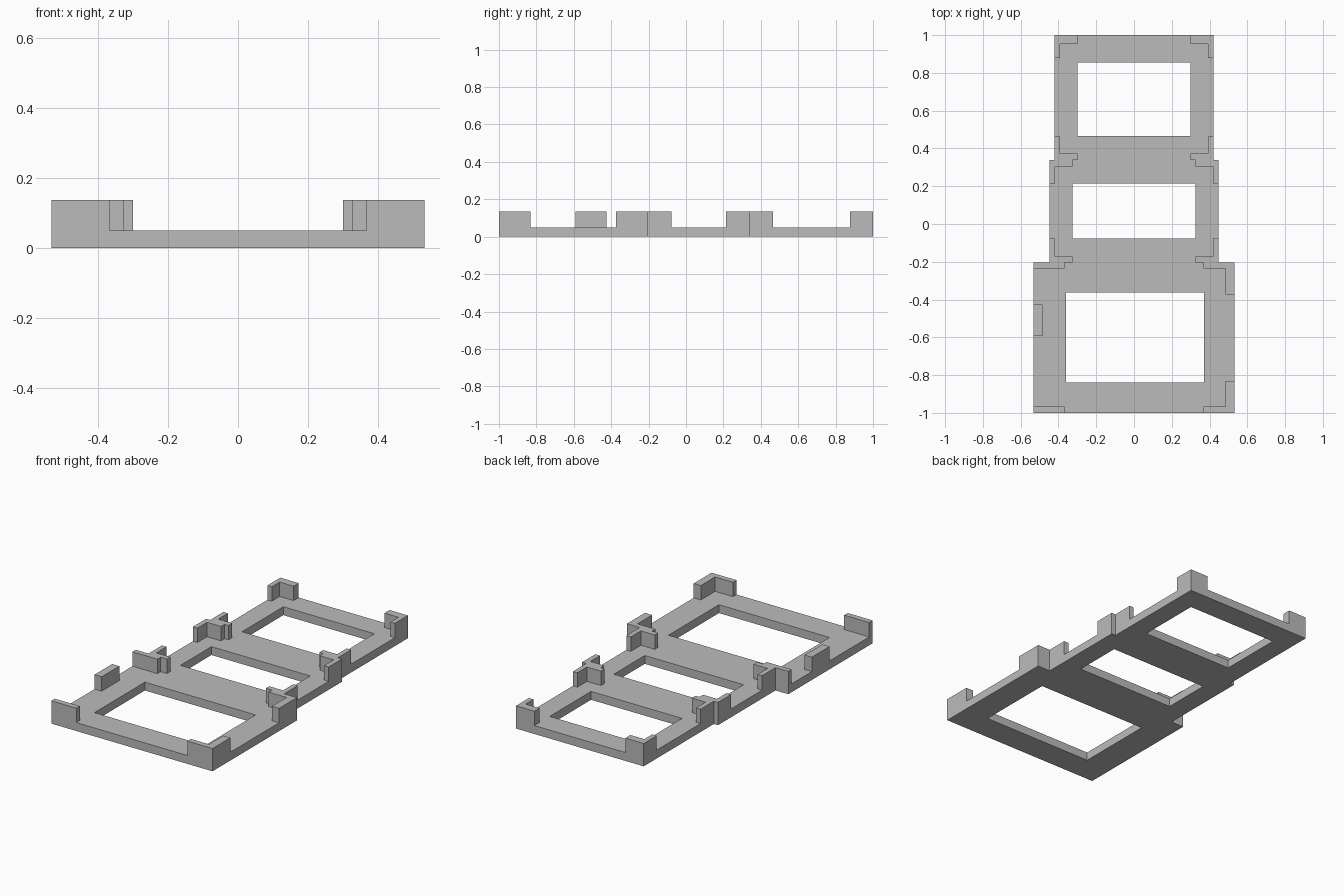
import bpy
import bmesh

cube = bpy.data.objects.get("Cube")
if cube:
    bpy.data.objects.remove(cube, do_unlink=True)

PLATE_TOP, WALL_TOP = 0.05, 0.136

grey = bpy.data.materials.new("plain grey")
grey.use_nodes = True
colour = (0.5, 0.5, 0.5, 1)
grey.diffuse_color = colour
grey.node_tree.nodes["Principled BSDF"].inputs["Base Color"].default_value = colour


def prism(name, loops, z0, z1):
    """Extrude flat loops (an outline plus any holes) from z0 up to z1."""
    bm = bmesh.new()
    edges = []
    for loop in loops:
        verts = [bm.verts.new((x, y, z0)) for x, y in loop]
        for a, b in zip(verts, verts[1:] + verts[:1]):
            edges.append(bm.edges.new((a, b)))
    bmesh.ops.triangle_fill(bm, edges=edges, use_beauty=True)
    top = bmesh.ops.extrude_face_region(bm, geom=bm.faces[:])["geom"]
    bmesh.ops.translate(bm, vec=(0, 0, z1 - z0),
                        verts=[v for v in top if isinstance(v, bmesh.types.BMVert)])
    bmesh.ops.recalc_face_normals(bm, faces=bm.faces[:])
    mesh = bpy.data.meshes.new(name)
    bm.to_mesh(mesh)
    bm.free()
    mesh.materials.append(grey)
    obj = bpy.data.objects.new(name, mesh)
    bpy.context.collection.objects.link(obj)
    return obj


def rect(x0, x1, y0, y1):
    return [(x0, y0), (x1, y0), (x1, y1), (x0, y1)]


def corner(name, side, x_out, y_out, x_side, y_cross, x_end, y_end):
    """L-shaped wall: outer corner, inner corner, then the ends of both arms."""
    pts = [(x_out, y_out), (x_end, y_out), (x_end, y_cross),
           (x_side, y_cross), (x_side, y_end), (x_out, y_end)]
    prism(name, [[(side * x, y) for x, y in pts]], PLATE_TOP, WALL_TOP)


# Stepped base plate with three windows
FRONT, MID, BACK = 0.532, 0.448, 0.421
STEP1, STEP2 = -0.204, 0.339
half = [(FRONT, -1), (FRONT, STEP1), (MID, STEP1), (MID, STEP2), (BACK, STEP2), (BACK, 1)]
outline = half + [(-x, y) for x, y in reversed(half)]
windows = [rect(-0.36, 0.37, -0.839, -0.363),
           rect(-0.326, 0.326, -0.077, 0.215),
           rect(-0.3, 0.3, 0.466, 0.856)]
prism("base_plate", [outline] + windows, 0, PLATE_TOP)

# Corner walls of the back and middle bays, on both sides
for side, label in ((1, "left"), (-1, "right")):
    corner(f"back_bay_rear_corner_{label}", side, BACK, 1, 0.392, 0.952, 0.3, 0.878)
    corner(f"back_bay_front_corner_{label}", side, BACK, STEP2, 0.392, 0.374, 0.3, 0.464)
    corner(f"middle_bay_rear_corner_{label}", side, MID, STEP2, 0.418, 0.305, 0.326, 0.215)
    corner(f"middle_bay_front_corner_{label}", side, MID, STEP1, 0.418, -0.172, 0.326, -0.077)

# Front bay: full corners on the left, straight walls and a side stop on the right
corner("front_bay_rear_corner_left", 1, FRONT, STEP1, 0.485, -0.235, 0.367, -0.373)
corner("front_bay_front_corner_left", 1, FRONT, -1, 0.485, -0.967, 0.367, -0.832)
for name, box in (("front_bay_rear_wall_right", rect(-FRONT, -0.367, -0.235, STEP1)),
                  ("front_bay_front_wall_right", rect(-FRONT, -0.367, -1, -0.967)),
                  ("front_bay_side_stop_right", rect(-FRONT, -0.485, -0.592, -0.426))):
    prism(name, [box], PLATE_TOP, WALL_TOP)
